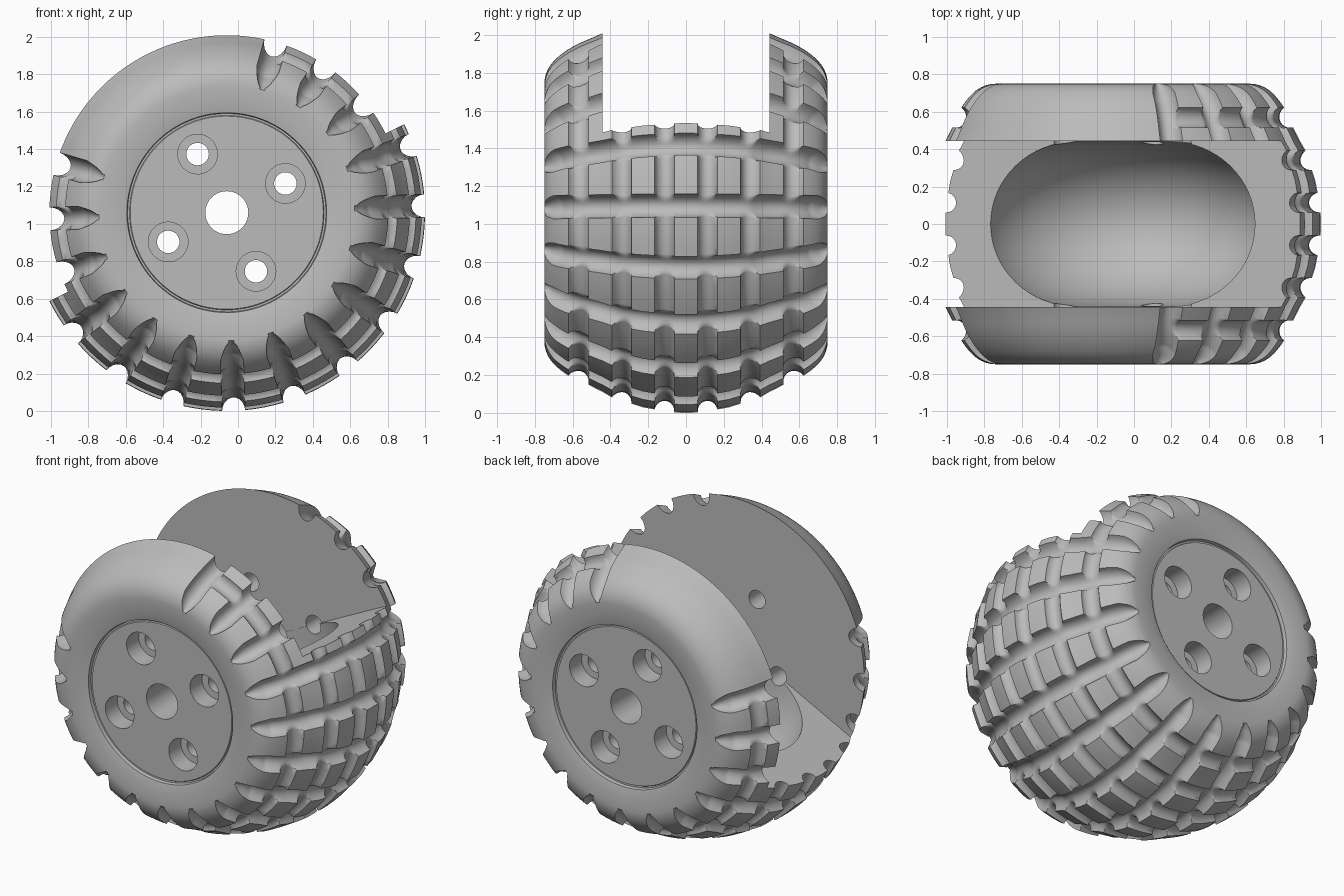
import bpy, bmesh, math
from mathutils import Vector, Matrix

cube = bpy.data.objects.get("Cube")
if cube:
    bpy.data.objects.remove(cube, do_unlink=True)

CX, CZ = -0.06, 1.06           # wheel axis
TILT = math.radians(26.5)      # slant of the open cut
SLOT = 0.443                   # half width of the opening
TEETH, PHASE = 20, 2.0         # cross grooves, degrees
STEPS = [-1, -0.95, -0.8, -0.55, -0.28, 0, 0.28, 0.55, 0.8, 0.95, 1]
RINGS = [0.114, 0.342, 0.57]   # circumferential grooves
RING_W, RING_D = 0.052, 0.055
CROSS_W, CROSS_D = 0.062, 0.072

grey = bpy.data.materials.new("mid grey")
grey.use_nodes = True
colour = (0.5, 0.5, 0.5, 1)
grey.diffuse_color = colour
grey.node_tree.nodes["Principled BSDF"].inputs["Base Color"].default_value = colour


def spline(points, count):
    """Smooth curve through (y, r) points."""
    p = [Vector(q) for q in points]
    p = [Vector((-p[1].x, p[1].y))] + p + [2 * p[-1] - p[-2]]
    out = []
    for a, b, c, d in zip(p, p[1:], p[2:], p[3:]):
        for i in range(count):
            t = i / count
            out.append(0.5 * (2 * b + (c - a) * t + (2 * a - 5 * b + 4 * c - d) * t ** 2
                              + (3 * b - a - 3 * c + d) * t ** 3))
    return out + [p[-2]]


def bowl(d, width, depth):
    """Depth of a round groove at distance d from its middle."""
    return depth * math.sqrt(max(0, 1 - (d / width) ** 2))


def on_wheel(angle, r, y):
    return Vector((CX + r * math.cos(angle), y, CZ + r * math.sin(angle)))


def skin(name, loops):
    """Closed solid from rings of points, with flat end caps."""
    bm = bmesh.new()
    rings = [[bm.verts.new(co) for co in loop] for loop in loops]
    for a, b in zip(rings, rings[1:]):
        for i in range(len(a)):
            j = (i + 1) % len(a)
            bm.faces.new((a[i], a[j], b[j], b[i]))
    bm.faces.new(rings[0])
    bm.faces.new(rings[-1])
    bmesh.ops.recalc_face_normals(bm, faces=bm.faces)
    mesh = bpy.data.meshes.new(name)
    bm.to_mesh(mesh)
    bm.free()
    obj = bpy.data.objects.new(name, mesh)
    bpy.context.collection.objects.link(obj)
    return obj


# Half cross-section of the tyre, from the middle of the tread to the hub lip
curve = spline([(0, 1.06), (0.12, 1.05), (0.34, 1.005), (0.45, 0.945), (0.57, 0.893),
                (0.65, 0.845), (0.71, 0.79), (0.742, 0.73), (0.75, 0.66), (0.738, 0.545)], 200)
targets = sorted([0, 0.03, 0.228, 0.443, 0.47] + [c + RING_W * k for c in RINGS for k in STEPS])
picked = [min(range(len(curve)), key=lambda i: abs(curve[i].x - y) + (curve[i].y < 0.8))
          for y in targets]
last = picked[-1]
for i in range(last, len(curve)):
    gap = 0.012 if curve[i].y > 0.68 else 0.04
    if (curve[i] - curve[last]).length > gap:
        picked.append(i)
        last = i

half = []
for i in picked:
    tangent = (curve[min(i + 1, len(curve) - 1)] - curve[max(i - 1, 0)]).normalized()
    half.append((curve[i], Vector((-tangent.y, tangent.x))))
half[0] = (half[0][0], Vector((0, 1)))
for y, r in [(0.733, 0.534), (0.71, 0.53), (0.71, 0.52), (0.718, 0.516)]:
    half.append((Vector((y, r)), Vector((0, 0))))


def tyre_loop(point, normal, side):
    y, r = point
    fade = math.sqrt(min(1, max(0, (r - 0.69) / 0.11)))
    width = max(CROSS_W * fade, 0.015)
    ring = max(bowl(y - c, RING_W, RING_D) for c in RINGS)
    loop = []
    for k in range(TEETH):
        mid = PHASE + k * 360 / TEETH
        reach = math.degrees(width / r)
        span = 360 / TEETH - 2 * reach
        cols = [(s * reach, s) for s in STEPS]
        cols += [(reach + span * f / 4, 1) for f in (1, 2, 3)]
        for offset, s in cols:
            ang = mid + offset
            plain = 75 < mid < 163                   # smooth upper part
            cross = 0 if plain else bowl(s, 1, CROSS_D * fade)
            around = 0 if 74 < ang < 164 else ring
            pos = point - normal * max(cross, around)
            loop.append(on_wheel(math.radians(ang), pos.y, side * pos.x))
    return loop


loops = [tyre_loop(p, n, -1) for p, n in reversed(half[1:])]
loops += [tyre_loop(p, n, 1) for p, n in half]
wheel = skin("treaded_wheel", loops)
wheel.data.materials.append(grey)

cutters = []


def drill(x, z, radius, depth, y=0):
    bpy.ops.mesh.primitive_cylinder_add(vertices=40, radius=radius, depth=depth,
                                        location=(x, y, z), rotation=(math.pi / 2, 0, 0))
    cutters.append(bpy.context.object)


# Open slot above the slanted plane through the axis
bpy.ops.mesh.primitive_cube_add(size=1)
slot = bpy.context.object
slot.data.transform(Matrix.Translation((0, 0, 0.5)))
slot.scale = (3, 2 * SLOT, 2)
slot.rotation_euler = (0, -TILT, 0)
slot.location = (CX, 0, CZ)
cutters.append(slot)

# Rounded hollow
arc = [math.pi * i / 32 for i in range(33)]
cutters.append(skin("hollow_cutter", [
    [on_wheel(math.tau * (j + 0.37) / 96, 0.28 + 0.51 * math.sin(a), -0.44 * math.cos(a))
     for j in range(96)] for a in arc]))

# Axle hole and four counterbored bolt holes
drill(CX, CZ, 0.115, 2)
for k in range(4):
    a = TILT + k * math.pi / 2
    x, z = CX + 0.35 * math.cos(a), CZ + 0.35 * math.sin(a)
    drill(x, z, 0.06, 2)
    for side in (-1, 1):
        drill(x, z, 0.106, 0.4, side * 0.79)

bpy.ops.object.select_all(action="DESELECT")
bpy.context.view_layer.objects.active = wheel
wheel.select_set(True)
for cutter in cutters:
    cutter.hide_render = True
    cutter.data.materials.append(grey)
    mod = wheel.modifiers.new("cut", "BOOLEAN")
    mod.operation = "DIFFERENCE"
    mod.solver = "EXACT"
    mod.object = cutter
    bpy.ops.object.modifier_apply(modifier=mod.name)
for cutter in cutters:
    bpy.data.objects.remove(cutter, do_unlink=True)

bpy.ops.object.shade_smooth_by_angle(angle=math.radians(32))
